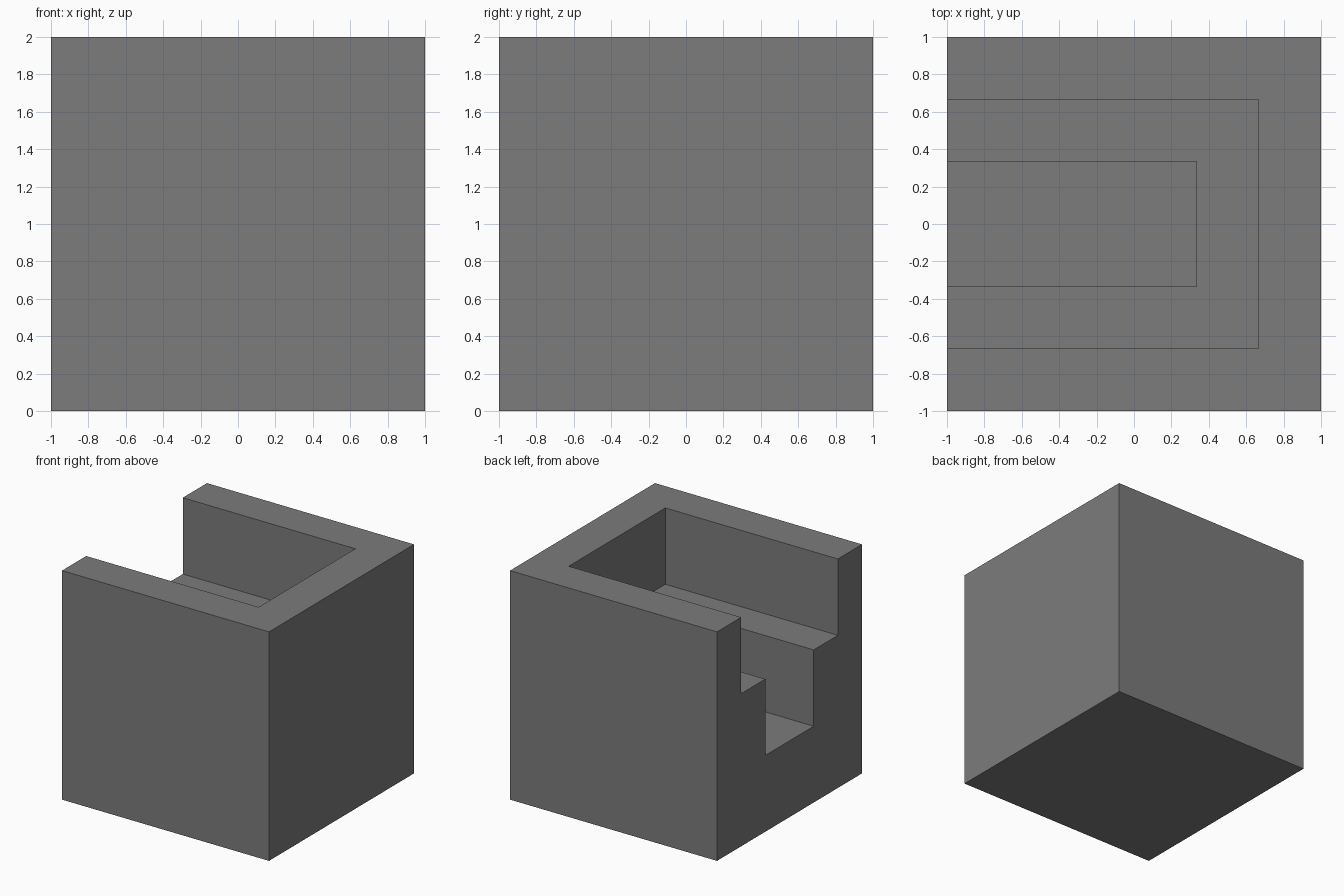
import bpy

default = bpy.data.objects.get("Cube")
if default:
    bpy.data.objects.remove(default, do_unlink=True)

THIRD = 2 / 3  # module of the stepped recess

grey = bpy.data.materials.new("mid grey")
grey.use_nodes = True
colour = (0.2, 0.2, 0.2, 1)
grey.diffuse_color = colour
grey.node_tree.nodes["Principled BSDF"].inputs["Base Color"].default_value = colour


def box(name, low, high):
    """Axis-aligned box between two corners."""
    centre = [(a + b) / 2 for a, b in zip(low, high)]
    bpy.ops.mesh.primitive_cube_add(size=1, location=centre)
    obj = bpy.context.object
    obj.name = name
    obj.scale = [b - a for a, b in zip(low, high)]
    bpy.ops.object.transform_apply(location=True, rotation=False, scale=True)
    obj.data.materials.append(grey)
    return obj


# Solid block
block = box("stepped_block", (-1, -1, 0), (1, 1, 2))

# Wide upper recess and narrow lower recess, both open at the top and on -x
cutters = [
    box("upper_recess_cutter", (-1.5, -THIRD, 2 * THIRD), (THIRD, THIRD, 2.5)),
    box("lower_recess_cutter", (-1.5, -THIRD / 2, THIRD), (THIRD / 2, THIRD / 2, 2.4)),
]
for cutter in cutters:
    cutter.hide_render = True
    mod = block.modifiers.new(cutter.name, "BOOLEAN")
    mod.operation = "DIFFERENCE"
    mod.solver = "EXACT"
    mod.object = cutter
    bpy.context.view_layer.objects.active = block
    bpy.ops.object.modifier_apply(modifier=mod.name)
for cutter in cutters:
    bpy.data.objects.remove(cutter, do_unlink=True)
